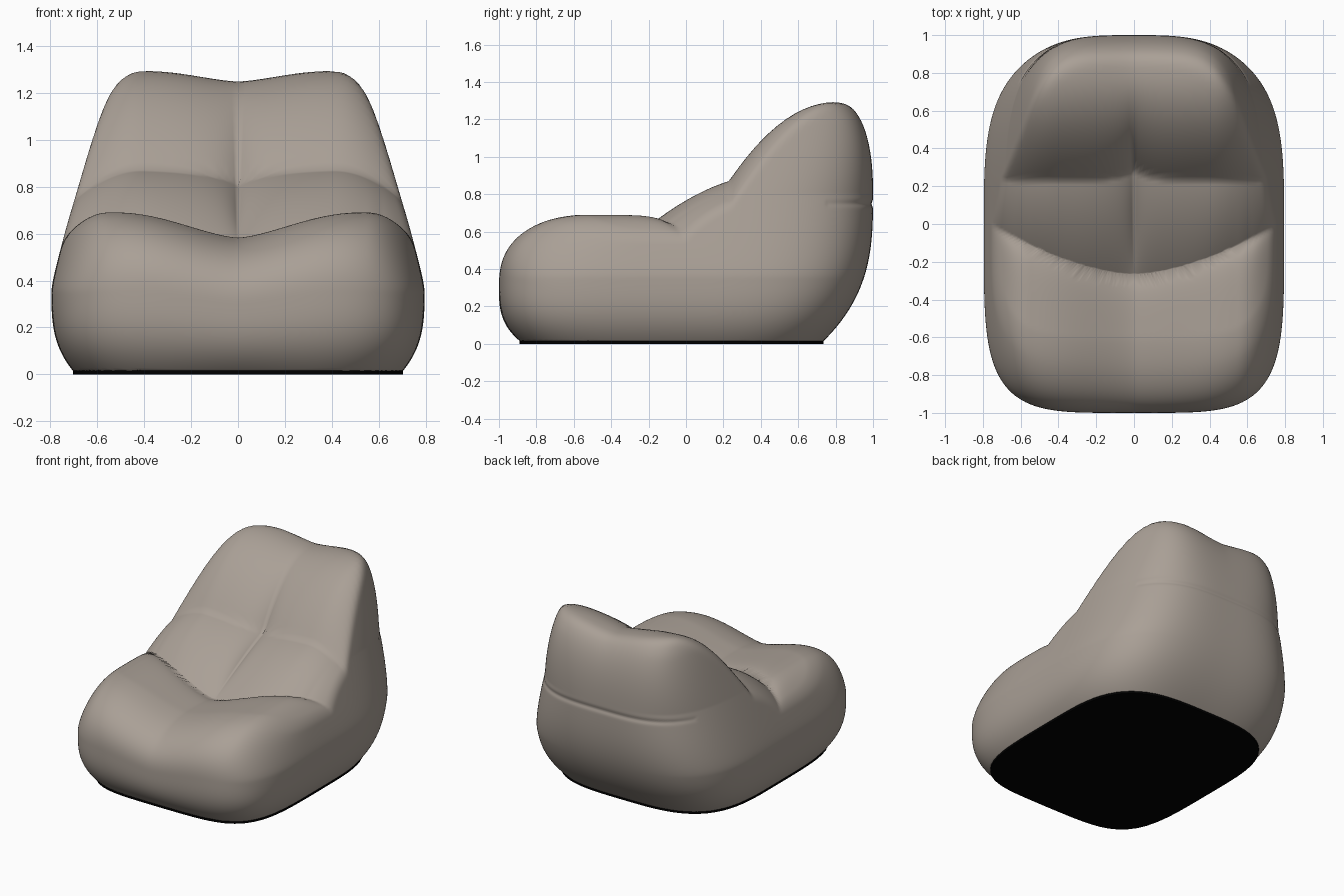
import bpy, bmesh, math

if "Cube" in bpy.data.objects:
    bpy.data.objects.remove(bpy.data.objects["Cube"])

N = 96                      # grid cells per side of the wrapped box
C = (0.0, 0.15, 0.35)       # point inside the chair that rays start from


def material(name, rgb):
    m = bpy.data.materials.new(name)
    m.diffuse_color = (*rgb, 1.0)
    m.use_nodes = True
    m.node_tree.nodes["Principled BSDF"].inputs["Base Color"].default_value = m.diffuse_color
    return m


taupe = material("taupe fabric", (0.40, 0.35, 0.305))
black = material("black underside", (0.0, 0.0, 0.0))


def swell(x, half, power=1.5):
    """0 at the middle seam, 1 at the crown of each cushion lobe."""
    return math.sin(math.pi / 2 * min(x / half, 1)) ** power


def seat_top(x):
    return 0.583 + 0.107 * swell(x, 0.52) - 3.0 * max(0, x - 0.55) ** 2


def back_top(x):
    return 1.248 + 0.045 * swell(x, 0.4) - 3.2 * max(0, x - 0.42) ** 2


def height(x, y):
    """Upper surface: seat, lumbar cushion and backrest, meeting in creases."""
    fade = max(0.0, min(1.0, (0.76 - x) / 0.15))
    y1 = -0.27 + 0.43 * x ** 1.7
    seat = seat_top(x)
    if y < y1:
        return seat - 0.04 * fade * math.exp((y - y1) / 0.06)
    y2 = 0.23 + 0.06 * math.exp(-x / 0.08)
    z1 = seat - 0.04 * fade
    z2 = 0.81 + 0.065 * (1 - math.exp(-x / 0.15)) - 1.5 * max(0, x - 0.4) ** 2
    if y < y2:
        t = (y - y1) / (y2 - y1)
        seam = 0.02 * math.exp(-x / 0.03) * math.sin(math.pi * t)
        return z1 + (z2 - z1) * (t + 0.45 * t * (1 - t)) - seam
    s = min(1.0, (y - y2) / (0.8 - y2))
    return z2 + (back_top(x) - z2) * (1 - (1 - s) ** 2)


def bulge(t):
    return (1 - min(1.0, t) ** 2.4) ** (1 / 2.4)


def outline(x, y, z):
    """Horizontal section: superellipse whose size follows the side profile."""
    z = max(z, 0.0)
    if z < 0.35:
        w = 0.69 + 0.105 * (1 - (1 - z / 0.35) ** 3)
    else:
        d = z - 0.35
        w = max(0.3, 0.795 - 0.28 * d * d / (d + 0.06))
    if y < 0:                                   # rounded front
        n = 4.5
        zs = z * 0.685 / max(0.3, seat_top(x))
        if zs < 0.35:
            l = 0.87 + 0.13 * (1 - (1 - zs / 0.35) ** 3)
        else:
            l = 0.5 + 0.5 * bulge((zs - 0.35) / 0.34)
    else:                                       # leaning, rounded rear
        n = 3.4 + max(0.0, min(1.0, (z - 0.8) / 0.4))
        if z < 0.8:
            l = 0.72 + 0.28 * (1 - (1 - z / 0.8) ** 3)
        else:
            l = 0.8 + 0.2 * bulge((z - 0.8) / max(0.1, back_top(x) - 0.785))
        if y > 0.75:                            # fine seam across the rear
            l -= 0.008 * math.exp(-((z - 0.75) / 0.015) ** 2)
    return (((x / w) ** n + (abs(y) / l) ** n) ** (1 / n) - 1) * 0.8


def solid(x, y, z):
    """Negative inside the upholstered body."""
    x = abs(x)
    if z < 0.012:
        return 1.0
    a, b, k = z - height(x, y), outline(x, y, z), 0.03
    h = max(k - abs(a - b), 0) / k
    return max(a, b) + h * h * k / 4


def add_object(name, bm, mat):
    bmesh.ops.recalc_face_normals(bm, faces=bm.faces[:])
    me = bpy.data.meshes.new(name)
    bm.to_mesh(me)
    bm.free()
    me.materials.append(mat)
    ob = bpy.data.objects.new(name, me)
    bpy.context.collection.objects.link(ob)
    return ob


# Upholstered body: a gridded box pushed out onto the soft shape
bm = bmesh.new()
bmesh.ops.create_cube(bm, size=2)
bmesh.ops.subdivide_edges(bm, edges=bm.edges[:], cuts=N - 1, use_grid_fill=True)
for v in bm.verts:
    dx, dy, dz = v.co.x * 0.78, v.co.y * 0.9, v.co.z * 0.5
    lo, hi = 0.3, 2.6
    for _ in range(15):
        s = (lo + hi) / 2
        if solid(C[0] + s * dx, C[1] + s * dy, C[2] + s * dz) < 0:
            lo = s
        else:
            hi = s
    v.co = (C[0] + lo * dx, C[1] + lo * dy, C[2] + lo * dz)
body = add_object("chair_body", bm, taupe)
for p in body.data.polygons:
    p.use_smooth = True

# Black base plate following the bottom outline
bm = bmesh.new()
ring = []
for i in range(96):
    a = 2 * math.pi * i / 96
    lo, hi = 0.1, 1.5
    for _ in range(20):
        r = (lo + hi) / 2
        if outline(abs(r * math.cos(a)), r * math.sin(a), 0.012) < 0.004:
            lo = r
        else:
            hi = r
    ring.append(bm.verts.new((lo * math.cos(a), lo * math.sin(a), 0.0)))
face = bm.faces.new(ring)
top = bmesh.ops.extrude_face_region(bm, geom=[face])
for g in top["geom"]:
    if isinstance(g, bmesh.types.BMVert):
        g.co.z = 0.02
add_object("base_plate", bm, black)
